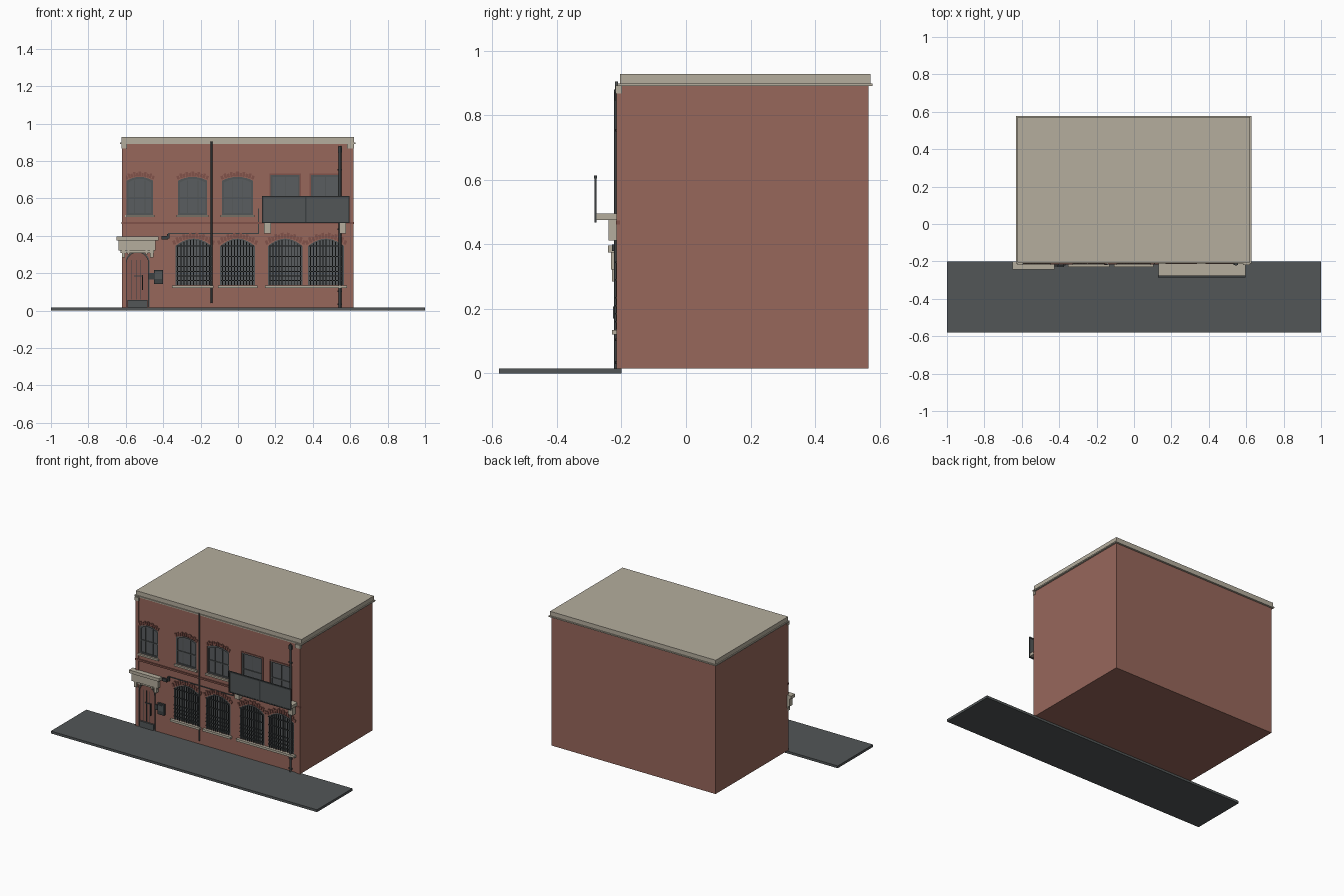
import bpy, bmesh, math
from mathutils import Matrix, Vector

if "Cube" in bpy.data.objects:
    bpy.data.objects.remove(bpy.data.objects["Cube"])


def material(name, r, g, b):
    m = bpy.data.materials.new(name)
    m.diffuse_color = (r, g, b, 1)
    m.use_nodes = True
    m.node_tree.nodes["Principled BSDF"].inputs["Base Color"].default_value = m.diffuse_color
    return m


BRICK = material("red brick", 0.31, 0.135, 0.105)
DARK_BRICK = material("dark brick", 0.22, 0.085, 0.068)
STONE = material("pale stone", 0.46, 0.42, 0.34)
SLATE = material("slate grey", 0.085, 0.094, 0.096)
GLASS = material("window glass", 0.10, 0.11, 0.115)
IRON = material("dark iron", 0.045, 0.052, 0.055)
DOOR = material("door wood", 0.25, 0.105, 0.085)

WALL = -0.209  # front wall plane


def finish(name, bm, mat):
    bmesh.ops.recalc_face_normals(bm, faces=bm.faces)
    me = bpy.data.meshes.new(name)
    bm.to_mesh(me)
    bm.free()
    me.materials.append(mat)
    ob = bpy.data.objects.new(name, me)
    bpy.context.collection.objects.link(ob)
    return ob


def add_box(bm, x0, x1, y0, y1, z0, z1, tilt=0.0):
    c = Vector(((x0 + x1) / 2, (y0 + y1) / 2, (z0 + z1) / 2))
    m = (Matrix.Translation(c) @ Matrix.Rotation(tilt, 4, 'Y')
         @ Matrix.Diagonal((x1 - x0, y1 - y0, z1 - z0, 1)))
    bmesh.ops.create_cube(bm, size=1, matrix=m)


def boxes(name, mat, *dims):
    bm = bmesh.new()
    for d in dims:
        add_box(bm, *d)
    return finish(name, bm, mat)


def pipe(name, x, y, z0, z1, r, mat, n=10):
    bm = bmesh.new()
    bmesh.ops.create_cone(bm, cap_ends=True, segments=n, radius1=r, radius2=r, depth=z1 - z0,
                          matrix=Matrix.Translation((x, y, (z0 + z1) / 2)))
    ob = finish(name, bm, mat)
    for p in ob.data.polygons:
        p.use_smooth = len(p.vertices) == 4
    return ob


def arch_z(x, x0, x1, spring, rise):
    t = (2 * x - x0 - x1) / (x1 - x0)
    return spring + rise * math.sqrt(max(0, 1 - t * t)) if rise > 0.05 else spring + rise * (1 - t * t)


def outline(x0, x1, z0, spring, rise, inset=0.0, n=10):
    a, b = x0 + inset, x1 - inset
    pts = [(b, z0 + inset), (a, z0 + inset)]
    steps = n if rise else 1
    for i in range(steps + 1):
        x = a + (b - a) * (1 - math.cos(math.pi * i / steps)) / 2
        pts.append((x, arch_z(x, a, b, spring - inset, rise)))
    return pts


def prism(name, mat, pts, y0, y1):
    bm = bmesh.new()
    f = bm.faces.new([bm.verts.new((x, y0, z)) for x, z in pts])
    ext = bmesh.ops.extrude_face_region(bm, geom=[f])["geom"]
    bmesh.ops.translate(bm, vec=(0, y1 - y0, 0), verts=[v for v in ext if isinstance(v, bmesh.types.BMVert)])
    return finish(name, bm, mat)


def ring(name, mat, outer, inner, y0, y1):
    bm = bmesh.new()
    loops = [[bm.verts.new((x, y, z)) for x, z in pts]
             for pts, y in ((outer, y0), (inner, y0), (inner, y1), (outer, y1))]
    n = len(outer)
    for k in range(4):
        p, q = loops[k], loops[(k + 1) % 4]
        for i in range(n):
            j = (i + 1) % n
            bm.faces.new((p[i], p[j], q[j], q[i]))
    return finish(name, bm, mat)


def lintel(name, x0, x1, spring, rise, height, count):
    # fan of bricks following the arch, alternating long and short
    bm = bmesh.new()
    w = (x1 - x0) / count
    for i in range(count):
        x = x0 + w * (i + 0.5)
        t = (2 * x - x0 - x1) / (x1 - x0)
        z = spring + rise * (1 - t * t)
        h = height * (1.0 if i % 2 else 0.75)
        add_box(bm, x - w * 0.42, x + w * 0.42, WALL - 0.005, WALL + 0.004, z, z + h, t * 0.4)
    finish(name, bm, DARK_BRICK)


# openings: x0, x1, sill z, spring z, arch rise
UPPER = [(-0.595, -0.455, 0.512, 0.695, 0.02), (-0.32, -0.165, 0.512, 0.695, 0.02),
         (-0.085, 0.08, 0.512, 0.695, 0.02)]
BALCONY = [(0.175, 0.33, 0.497, 0.725, 0), (0.39, 0.545, 0.497, 0.725, 0)]
LOWER = [(-0.335, -0.14, 0.137, 0.345, 0.04), (-0.095, 0.09, 0.137, 0.345, 0.04),
         (0.16, 0.345, 0.137, 0.345, 0.04), (0.375, 0.567, 0.137, 0.345, 0.04)]
DOORWAY = (-0.595, -0.48, 0.02, 0.255, 0.056)

# main building, with recesses cut for windows and door
body = boxes("building_body", BRICK, (-0.618, 0.615, WALL, 0.565, 0.015, 0.895))
for o in UPPER + BALCONY + LOWER + [DOORWAY]:
    cutter = prism("cutter", BRICK, outline(*o), WALL - 0.02, WALL + 0.012)
    cutter.hide_render = True
    mod = body.modifiers.new("opening", 'BOOLEAN')
    mod.object, mod.solver = cutter, 'EXACT'
    bpy.context.view_layer.objects.active = body
    bpy.ops.object.modifier_apply(modifier=mod.name)
    bpy.data.objects.remove(cutter)

# pavement, roof and eaves
boxes("pavement", SLATE, (-1, 1, -0.58, -0.2, 0, 0.016))
boxes("roof", STONE, (-0.624, 0.621, -0.205, 0.572, 0.895, 0.928))
boxes("eaves_lip", STONE, (-0.63, 0.627, -0.212, 0.578, 0.891, 0.899))
# corner pilasters, belt course and plinth blocks
boxes("corner_pilasters", BRICK, (-0.62, -0.598, WALL - 0.006, WALL + 0.01, 0.016, 0.892),
      (0.586, 0.617, WALL - 0.006, WALL + 0.01, 0.016, 0.892))
boxes("pilaster_caps", STONE, (-0.624, -0.594, WALL - 0.01, WALL + 0.01, 0.868, 0.892),
      (0.582, 0.62, WALL - 0.01, WALL + 0.01, 0.868, 0.892))
boxes("belt_course", DARK_BRICK, (-0.622, 0.619, WALL - 0.008, WALL + 0.004, 0.462, 0.474))

# windows
for i, o in enumerate(UPPER + BALCONY + LOWER):
    x0, x1, z0, zs, rise = o
    prism("glass_%d" % i, GLASS, outline(*o), WALL + 0.009, WALL + 0.013)
    ring("window_frame_%d" % i, SLATE, outline(*o), outline(*o, inset=0.01), WALL + 0.002, WALL + 0.011)
    c = (x0 + x1) / 2
    zm = (z0 + zs) / 2
    if i < 5:
        boxes("glazing_bars_%d" % i, SLATE,
              *[(x - 0.002, x + 0.002, WALL + 0.005, WALL + 0.01, z0, zs)
                for x in ((c - 0.028, c + 0.028) if i < 3 else (c,))],
              (x0, x1, WALL + 0.004, WALL + 0.01, zm - 0.003, zm + 0.003))
    if i < 3:
        lintel("upper_lintel_%d" % i, x0 - 0.008, x1 + 0.008, zs + 0.003, rise, 0.026, 11)
        boxes("upper_sill_%d" % i, STONE, (x0 - 0.008, x1 + 0.008, WALL - 0.011, WALL + 0.01, z0 - 0.012, z0))
    elif i < 5:
        ring("brick_surround_%d" % i, DARK_BRICK, outline(x0 - 0.007, x1 + 0.007, z0 - 0.007, zs + 0.007, 0),
             outline(*o), WALL - 0.004, WALL + 0.004)
    else:
        lintel("lower_lintel_%d" % i, x0 - 0.015, x1 + 0.015, zs + 0.002, rise, 0.03, 13)
        # iron security grille
        bars = []
        for k in range(11):
            x = x0 + 0.012 + (x1 - x0 - 0.024) * k / 10
            top = arch_z(x, x0, x1, zs, rise) - 0.006
            bars.append((x - 0.0025, x + 0.0025, WALL - 0.008, WALL - 0.003, z0, top))
        for z in (0.16, 0.185, 0.21, 0.235, 0.29, 0.345):
            bars.append((x0 + 0.005, x1 - 0.005, WALL - 0.01, WALL - 0.004, z - 0.0025, z + 0.0025))
        boxes("window_grille_%d" % i, IRON, *bars)
sill = (WALL - 0.02, WALL + 0.01, 0.12, 0.135)
boxes("lower_sills", STONE, (-0.352, -0.13, *sill), (-0.108, 0.103, *sill), (0.145, 0.582, *sill))

# entrance door
prism("door", DOOR, outline(*DOORWAY), WALL + 0.006, WALL + 0.013)
ring("door_arch", SLATE, outline(-0.602, -0.473, 0.018, 0.258, 0.06), outline(*DOORWAY),
     WALL - 0.004, WALL + 0.008)
boxes("door_plank_lines", IRON, *[(x - 0.0015, x + 0.0015, WALL + 0.004, WALL + 0.008, 0.06, 0.27)
                                  for x in (-0.57, -0.545, -0.52)],
      (-0.555, -0.51, WALL + 0.001, WALL + 0.008, 0.182, 0.188),
      (-0.513, -0.507, WALL - 0.004, WALL + 0.008, 0.11, 0.19))
boxes("door_step", SLATE, (-0.59, -0.485, WALL - 0.006, WALL + 0.01, 0.016, 0.056))

# stone canopy over the door
boxes("door_canopy", STONE, (-0.65, -0.425, -0.242, -0.2, 0.375, 0.396),
      (-0.638, -0.44, -0.233, -0.2, 0.322, 0.375),
      (-0.628, -0.45, -0.222, -0.2, 0.308, 0.322))
boxes("canopy_brackets", STONE, *[(x - 0.009, x + 0.009, -0.23, -0.205, 0.285, 0.322) for x in (-0.612, -0.462)],
      *[(x - 0.006, x + 0.006, -0.226, -0.205, 0.3, 0.322) for x in (-0.585, -0.489)])

# letter box beside the door, and lamp
boxes("letter_box", IRON, (-0.45, -0.4, -0.223, WALL, 0.143, 0.218), (-0.478, -0.45, -0.216, WALL, 0.165, 0.2))
boxes("letter_box_flap", SLATE, (-0.444, -0.406, -0.226, -0.222, 0.17, 0.208))
boxes("wall_lamp", IRON, (-0.41, -0.375, -0.23, -0.218, 0.38, 0.4), (-0.38, -0.365, -0.222, WALL, 0.385, 0.41))

# cable and pipes
boxes("wall_cable", IRON, (-0.375, 0.113, WALL - 0.005, WALL, 0.41, 0.415),
      (0.108, 0.113, WALL - 0.005, WALL, 0.41, 0.545))
pipe("centre_pipe", -0.142, WALL - 0.006, 0.04, 0.905, 0.005, SLATE)
pipe("drain_pipe", 0.545, WALL - 0.006, 0.016, 0.88, 0.0075, IRON)
boxes("drain_hopper", IRON, (0.534, 0.556, -0.22, WALL, 0.845, 0.872))
boxes("drain_clips", IRON, *[(0.533, 0.557, -0.218, WALL, z, z + 0.008) for z in (0.03, 0.1, 0.43, 0.75)])

# balcony: slab, brackets and solid front railing
boxes("balcony_slab", STONE, (0.13, 0.595, -0.278, -0.2, 0.475, 0.496))
boxes("balcony_brackets", STONE, *[(x, x + 0.036, -0.24, -0.2, 0.412, 0.475) for x in (0.14, 0.542)])
boxes("balcony_panels", SLATE, (0.132, 0.593, -0.282, -0.279, 0.472, 0.606))
boxes("balcony_rails", IRON, (0.128, 0.597, -0.285, -0.276, 0.604, 0.613),
      (0.128, 0.597, -0.284, -0.277, 0.468, 0.475),
      *[(x - 0.004, x + 0.004, -0.284, -0.277, 0.468, 0.61) for x in (0.132, 0.3625, 0.593)])
